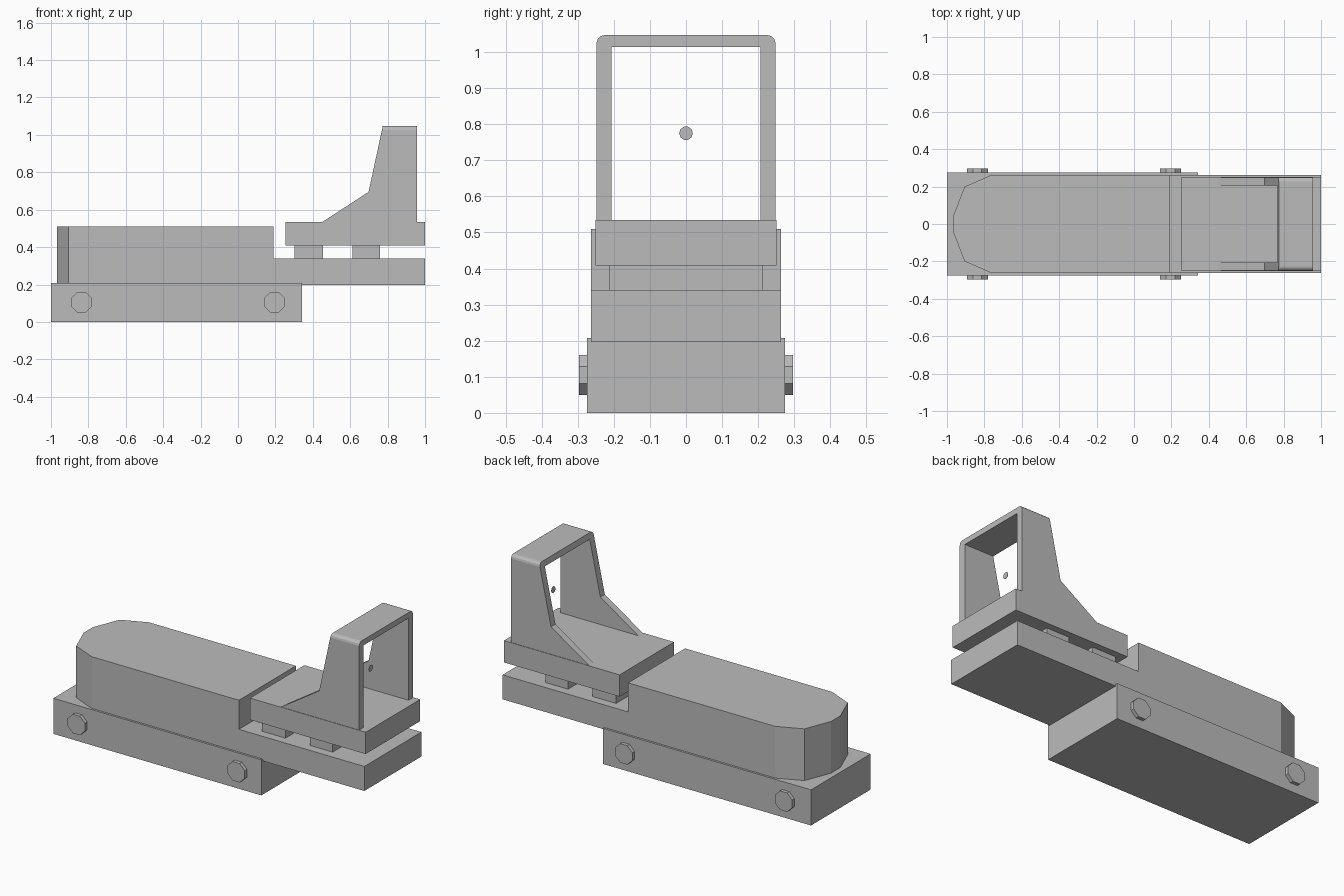
import bpy, bmesh, math
from mathutils import Matrix

cube = bpy.data.objects.get("Cube")
if cube:
    bpy.data.objects.remove(cube, do_unlink=True)

grey = bpy.data.materials.new("plain grey")
grey.use_nodes = True
grey.diffuse_color = (0.5, 0.5, 0.5, 1)
grey.node_tree.nodes["Principled BSDF"].inputs["Base Color"].default_value = (0.5, 0.5, 0.5, 1)


def finish(name, bm):
    bmesh.ops.recalc_face_normals(bm, faces=bm.faces)
    mesh = bpy.data.meshes.new(name)
    bm.to_mesh(mesh)
    bm.free()
    mesh.materials.append(grey)
    obj = bpy.data.objects.new(name, mesh)
    bpy.context.collection.objects.link(obj)
    return obj


def prism(points, offset):
    """Extrude a closed outline along an offset."""
    bm = bmesh.new()
    face = bm.faces.new([bm.verts.new(p) for p in points])
    result = bmesh.ops.extrude_face_region(bm, geom=[face], use_keep_orig=True)
    verts = [v for v in result["geom"] if isinstance(v, bmesh.types.BMVert)]
    bmesh.ops.translate(bm, verts=verts, vec=offset)
    return bm


def box(name, x0, x1, half_y, z0, z1):
    outline = [(x0, -half_y, z0), (x1, -half_y, z0), (x1, half_y, z0), (x0, half_y, z0)]
    return finish(name, prism(outline, (0, 0, z1 - z0)))


# Lower clamp block
box("clamp_block", -1, 0.343, 0.275, 0, 0.208)

# Main body with a tapered nose, and the lower deck behind it
side = [(0.19, 0.263), (-0.76, 0.263), (-0.905, 0.2), (-0.967, 0.043)]
outline = side + [(x, -y) for x, y in reversed(side)]
finish("main_body", prism([(x, y, 0.197) for x, y in outline], (0, 0, 0.313)))
box("rear_deck", 0.19, 1, 0.263, 0.197, 0.34)

# Sight plate on two spacers
for i, (x0, x1) in enumerate([(0.303, 0.455), (0.613, 0.76)]):
    box(f"spacer_{i + 1}", x0, x1, 0.212, 0.34, 0.408)
box("sight_plate", 0.253, 1, 0.251, 0.408, 0.535)

# Hood: side profile with rounded top corners, hollowed lengthwise
half, top = 0.248, 1.047
profile = [(0.452, 0.53), (0.452, 0.535), (0.698, 0.695), (0.774, top), (0.956, top), (0.956, 0.53)]
bm = prism([(x, -half, z) for x, z in profile], (0, 2 * half, 0))
corners = [e for e in bm.edges
           if all(v.co.z > top - 0.01 for v in e.verts)
           and abs(e.verts[0].co.y - e.verts[1].co.y) < 0.01]
bmesh.ops.bevel(bm, geom=corners, offset=0.022, segments=3, profile=0.5, affect="EDGES")
hood = finish("sight_hood", bm)
cutter = box("hood_cutter", 0.3, 1.1, 0.207, 0.4, 1.014)
cutter.hide_render = True
cut = hood.modifiers.new("opening", "BOOLEAN")
cut.operation = "DIFFERENCE"
cut.solver = "EXACT"
cut.object = cutter
bpy.context.view_layer.objects.active = hood
bpy.ops.object.modifier_apply(modifier=cut.name)
bpy.data.objects.remove(cutter, do_unlink=True)

# Small aiming dot floating in the hood opening
bm = bmesh.new()
bmesh.ops.create_cone(bm, cap_ends=True, segments=10, radius1=0.019, radius2=0.019, depth=0.002,
                      matrix=Matrix.Translation((0.857, 0, 0.775)) @ Matrix.Rotation(math.pi / 2, 4, "Y"))
finish("aiming_dot", bm)

# Eight-sided cross bolts, heads on both sides
for i, x in enumerate((-0.837, 0.195)):
    for label, sign in (("left", 1), ("right", -1)):
        bm = bmesh.new()
        spin = Matrix.Rotation(math.pi / 2, 4, "X") @ Matrix.Rotation(math.pi / 8, 4, "Z")
        bmesh.ops.create_cone(bm, cap_ends=True, segments=8, radius1=0.06, radius2=0.06, depth=0.04,
                              matrix=Matrix.Translation((x, sign * 0.276, 0.105)) @ spin)
        finish(f"bolt_{i + 1}_{label}", bm)
